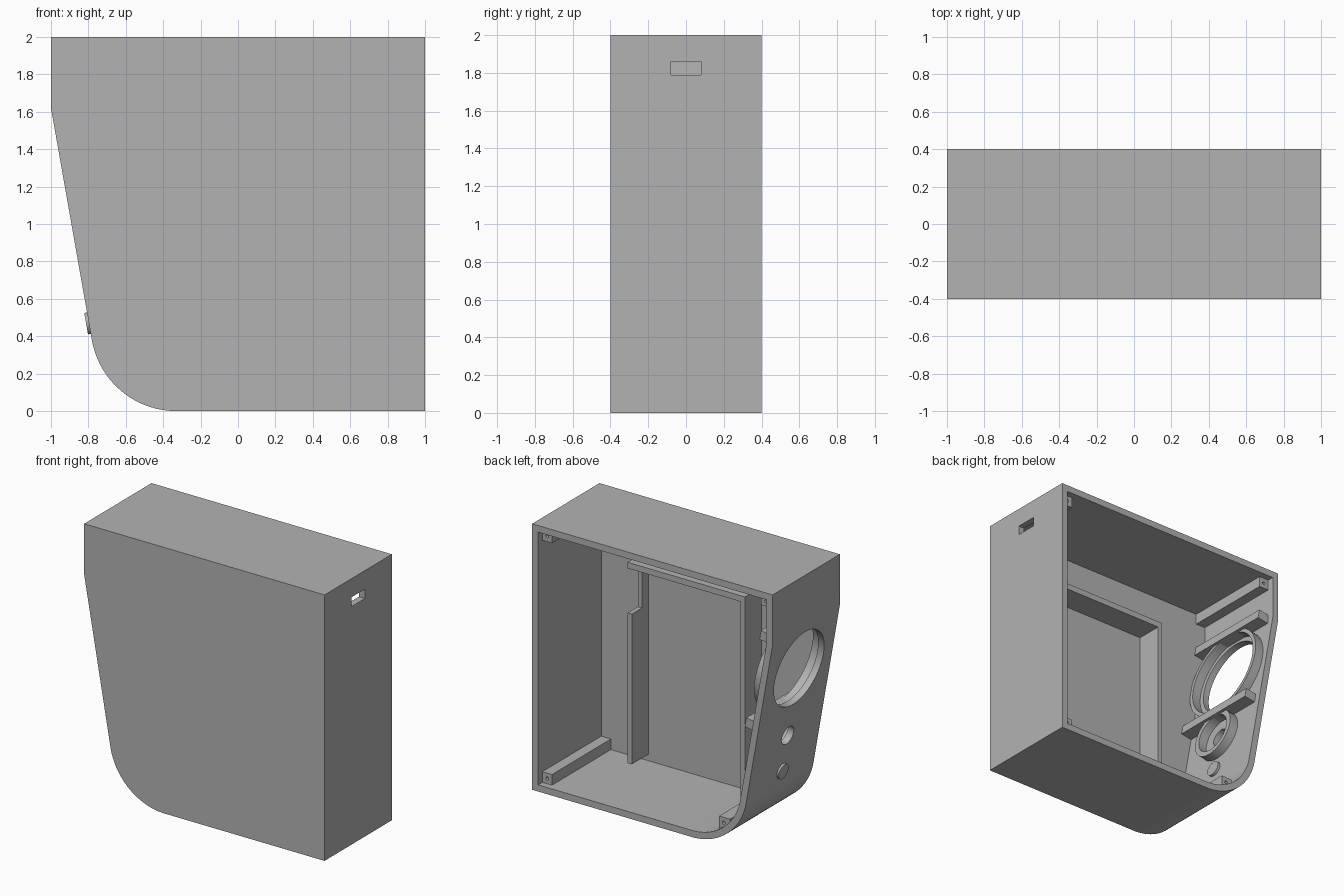
import bpy, bmesh
from math import sin, cos, tan, radians
from mathutils import Matrix, Vector

if "Cube" in bpy.data.objects:
    bpy.data.objects.remove(bpy.data.objects["Cube"])

WALL, DEPTH, TILT = 0.05, 0.4, radians(10)
IN_Y = DEPTH - WALL      # inner face of the front plate, and post ends
KNEE = 1.62              # height where the sloped wall starts
RADIUS, ARC_X = 0.458, -0.33

grey = bpy.data.materials.new("plain grey")
grey.use_nodes = True
grey.diffuse_color = (0.45, 0.45, 0.45, 1)
grey.node_tree.nodes["Principled BSDF"].inputs["Base Color"].default_value = grey.diffuse_color

# Frame on the sloped wall: x runs down the slope, z points into the case
SLOPE = Matrix.Translation((-1, 0, KNEE)) @ Matrix.Rotation(radians(90) - TILT, 4, 'Y')


def finish(bm, name):
    bmesh.ops.recalc_face_normals(bm, faces=bm.faces)
    mesh = bpy.data.meshes.new(name)
    bm.to_mesh(mesh)
    bm.free()
    mesh.materials.append(grey)
    obj = bpy.data.objects.new(name, mesh)
    bpy.context.collection.objects.link(obj)
    return obj


def box(name, xs, ys, zs, frame=Matrix()):
    bm = bmesh.new()
    bmesh.ops.create_cube(bm, size=1)
    spans = (xs, ys, zs)
    for v in bm.verts:
        v.co = frame @ Vector([(s[0] + s[1]) / 2 + c * (s[1] - s[0]) for c, s in zip(v.co, spans)])
    return finish(bm, name)


def disc(name, s, radius, low, high):
    """Cylinder standing on the sloped wall."""
    bm = bmesh.new()
    bmesh.ops.create_cone(bm, cap_ends=True, segments=64, radius1=radius, radius2=radius,
                          depth=high - low,
                          matrix=SLOPE @ Matrix.Translation((s, 0, (low + high) / 2)))
    return finish(bm, name)


def cut(obj, cutter):
    cutter.hide_render = True
    mod = obj.modifiers.new("cut", 'BOOLEAN')
    mod.operation, mod.solver, mod.object = 'DIFFERENCE', 'EXACT', cutter
    bpy.context.view_layer.objects.active = obj
    bpy.ops.object.modifier_apply(modifier=mod.name)
    bpy.data.objects.remove(cutter)


def case_solid(name, inset, y0, y1):
    """Side outline of the case, moved inward by inset and extruded in y."""
    r = RADIUS - inset
    pts = [(1 - inset, inset), (1 - inset, 2 - inset), (-1 + inset, 2 - inset),
           (-1 + inset, KNEE + inset * tan(TILT / 2))]
    steps = 24
    for i in range(steps + 1):
        a = TILT + (radians(90) - TILT) * i / steps
        pts.append((ARC_X - r * cos(a), RADIUS - r * sin(a)))
    bm = bmesh.new()
    face = bm.faces.new([bm.verts.new((x, y0, z)) for x, z in pts])
    ext = bmesh.ops.extrude_face_region(bm, geom=[face])
    moved = [g for g in ext["geom"] if isinstance(g, bmesh.types.BMVert)]
    bmesh.ops.translate(bm, vec=(0, y1 - y0, 0), verts=moved)
    return finish(bm, name)


# Case: hollow shell open at the back
case = case_solid("case", 0, -DEPTH, DEPTH)
cut(case, case_solid("cavity", WALL, -IN_Y, DEPTH + 0.1))
cut(case, box("slot_cutter", (0.9, 1.1), (-0.08, 0.08), (1.79, 1.86)))
SPEAKER, KNOB, BUTTON = 0.345, 0.883, 1.168
for s, r in ((SPEAKER, 0.29), (KNOB, 0.07)):
    cut(case, disc("hole_cutter", s, r, -0.1, 0.2))
parts = [case]

# Screw posts in the four corners, each with a pilot hole
overlap = 0.02
posts = {
    "post_top_left": ((0.87, 0.95 + overlap), (1.87, 1.95 + overlap)),
    "post_bottom_left": ((0.87, 0.95 + overlap), (WALL - overlap, 0.13)),
    "post_top_right": ((-0.95 - overlap, -0.87), (1.87, 1.95 + overlap)),
    "post_bottom_right": ((-0.61, -0.52), (0.096, 0.19)),
}
for name, (xs, zs) in posts.items():
    post = box(name, xs, (-IN_Y - overlap, IN_Y), zs)
    cx = 0.91 if xs[0] > 0 else (-0.91 if xs[0] < -0.8 else -0.56)
    cz = 1.91 if zs[0] > 1 else (0.09 if xs[0] > 0 else 0.15)
    bm = bmesh.new()
    bmesh.ops.create_cone(bm, cap_ends=True, segments=16, radius1=0.012, radius2=0.012, depth=0.2,
                          matrix=Matrix.Translation((cx, IN_Y, cz)) @ Matrix.Rotation(radians(90), 4, 'X'))
    cut(post, finish(bm, "pilot_cutter"))
    parts.append(post)

# Three-sided rib frame on the inside of the front plate
RIB = (-IN_Y - overlap, -0.15)
parts += [
    box("rib_left_lower", (0.555, 0.59), RIB, (0.1, 1.23)),
    box("rib_left_upper", (0.555, 0.59), (RIB[0], -0.27), (1.2, 1.58)),
    box("rib_top", (-0.385, 0.59), RIB, (1.565, 1.61)),
    box("rib_right", (-0.385, -0.35), RIB, (0.1, 1.59)),
]

# Speaker rails across the sloped wall
for name, s in (("rail_upper", 0), ("rail_lower", 0.7)):
    parts.append(box(name, (s - 0.035, s + 0.035), (-IN_Y - overlap, IN_Y), (0.04, 0.14), SLOPE))

# Raised collars behind the openings
for name, s, outer, inner in (("speaker_collar", SPEAKER, 0.355, 0.325), ("knob_collar", KNOB, 0.19, 0.15)):
    collar = disc(name, s, outer, 0.04, 0.12)
    cut(collar, disc("collar_cutter", s, inner, 0, 0.3))
    parts.append(collar)

# Small button standing just proud of the sloped wall
parts.append(disc("button", BUTTON, 0.058, -0.015, 0.07))

for obj in bpy.context.selected_objects:
    obj.select_set(False)
for obj in parts:
    obj.select_set(True)
bpy.context.view_layer.objects.active = case
bpy.ops.object.shade_smooth_by_angle(angle=radians(30))
